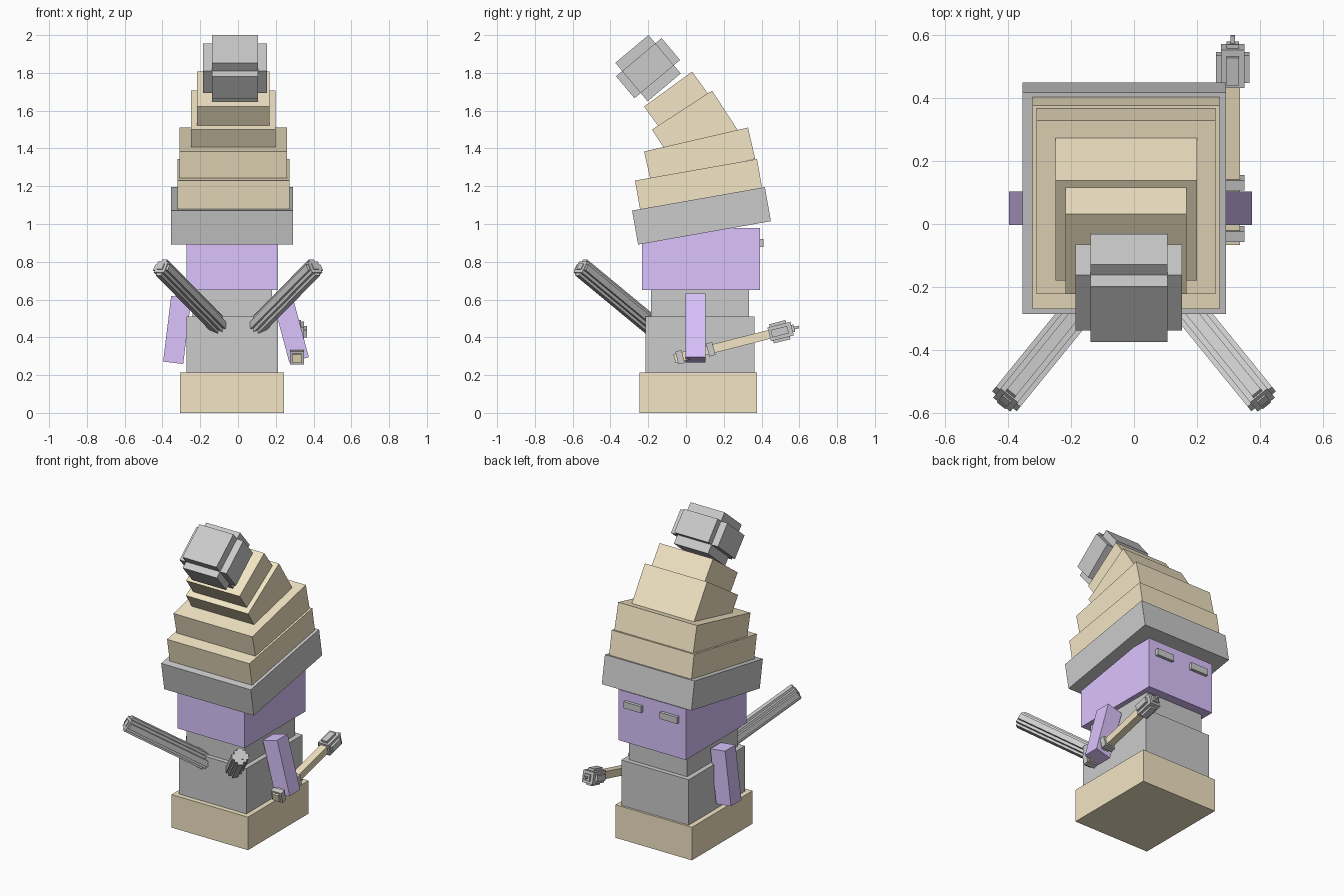
import bpy, bmesh
from math import radians, sin, cos, asin, atan2
from mathutils import Matrix, Vector

if "Cube" in bpy.data.objects:
    bpy.data.objects.remove(bpy.data.objects["Cube"])


def material(name, rgb):
    m = bpy.data.materials.new(name)
    m.diffuse_color = (*rgb, 1)
    m.use_nodes = True
    m.node_tree.nodes["Principled BSDF"].inputs["Base Color"].default_value = m.diffuse_color
    return m


TAN = material("tan", (0.9, 0.79, 0.56))
PURPLE = material("purple", (0.71, 0.55, 0.99))


def boxes(name, parts, loc, rot=Matrix(), mat=None):
    """One object from boxes given as (size, local offset), placed by loc and rot."""
    bm = bmesh.new()
    for size, off in parts:
        bmesh.ops.create_cube(bm, size=1, matrix=Matrix.Translation(off) @ Matrix.Diagonal((*size, 1)))
    me = bpy.data.meshes.new(name)
    bm.to_mesh(me)
    bm.free()
    ob = bpy.data.objects.new(name, me)
    ob.matrix_world = Matrix.Translation(loc) @ rot
    bpy.context.collection.objects.link(ob)
    if mat:
        me.materials.append(mat)
    return ob


def block(name, size, loc, mat=None, axis='X', deg=0):
    return boxes(name, [(size, (0, 0, 0))], loc, Matrix.Rotation(radians(deg), 4, axis), mat)


CX = -0.031

# Stacked body and head
block("base", (0.55, 0.623, 0.215), (CX, 0.065, 0.1075), TAN)
block("lower_body", (0.485, 0.578, 0.295), (CX, 0.074, 0.3625))
block("upper_body", (0.42, 0.518, 0.14), (CX, 0.074, 0.58))
block("head", (0.485, 0.625, 0.33), (CX, 0.079, 0.815), PURPLE)
for side, s in (("left", -1), ("right", 1)):
    block("eye_" + side, (0.125, 0.03, 0.043), (CX + s * 0.13, 0.396, 0.9))

# Bent hat: grey brim and tan tiers leaning forward
block("hat_brim", (0.645, 0.714, 0.183), (CX, 0.082, 1.043), None, 'X', 10)
tiers = [  # x size, length, height, middle of the top (y, z), tilt
    (0.593, 0.656, 0.165, 0.053, 1.287, 10),
    (0.567, 0.565, 0.17, 0.053, 1.447, 13),
    (0.448, 0.379, 0.27, -0.021, 1.603, 33),
    (0.384, 0.314, 0.17, -0.095, 1.714, 36),
]
for i, (w, l, h, y, z, a) in enumerate(tiers):
    r = radians(a)
    block(f"hat_tier_{i + 1}", (w, l, h),
          (-0.025, y + sin(r) * h / 2, z - cos(r) * h / 2), TAN, 'X', a)

# Pompom of three crossing blocks
o = (0, 0, 0)
boxes("hat_pompom", [((0.338, 0.229, 0.152), o), ((0.245, 0.315, 0.152), o), ((0.245, 0.229, 0.266), o)],
      (-0.016, -0.201, 1.825), Matrix.Rotation(radians(40), 4, 'X'))

# Arms
block("arm_right", (0.107, 0.107, 0.35), (0.278, 0.05, 0.45), PURPLE, 'Y', -15)
block("arm_left", (0.107, 0.107, 0.35), (-0.322, 0.05, 0.439), PURPLE, 'Y', 7)

# Ribbed wings sweeping out and up
for side, s in (("left", -1), ("right", 1)):
    root, tip = Vector((s * 0.1, -0.18, 0.46)), Vector((s * 0.405, -0.555, 0.77))
    d = tip - root
    L = d.length
    d.normalize()
    rot = Matrix.Rotation(atan2(-d.x, d.y), 4, 'Z') @ Matrix.Rotation(asin(d.z), 4, 'X')
    boxes("wing_" + side,
          [((0.1, L, 0.035), o), ((0.035, L, 0.1), o), ((0.07, L + 0.01, 0.07), o),
           ((0.035, L + 0.02, 0.035), o)],
          (root + tip) / 2, rot)

# Hand-held wand: tan shaft, grey rings and a ribbed tip
wand_rot = Matrix.Rotation(radians(14.3), 4, 'X')
wand_at = (0.313, -0.032, 0.295)
boxes("wand_shaft", [((0.047, 0.53, 0.047), (0, 0.235, 0))], wand_at, wand_rot, TAN)
boxes("wand_rings", [((0.075, 0.034, 0.07), (0, 0, 0)), ((0.075, 0.034, 0.07), (0, 0.168, 0))],
      wand_at, wand_rot)
boxes("wand_tip",
      [((0.105, 0.09, 0.04), (0, 0.545, 0)), ((0.04, 0.09, 0.105), (0, 0.545, 0)),
       ((0.075, 0.125, 0.075), (0, 0.55, 0)), ((0.04, 0.16, 0.04), (0, 0.545, 0)),
       ((0.014, 0.1, 0.014), (0, 0.6, 0))],
      wand_at, wand_rot)
